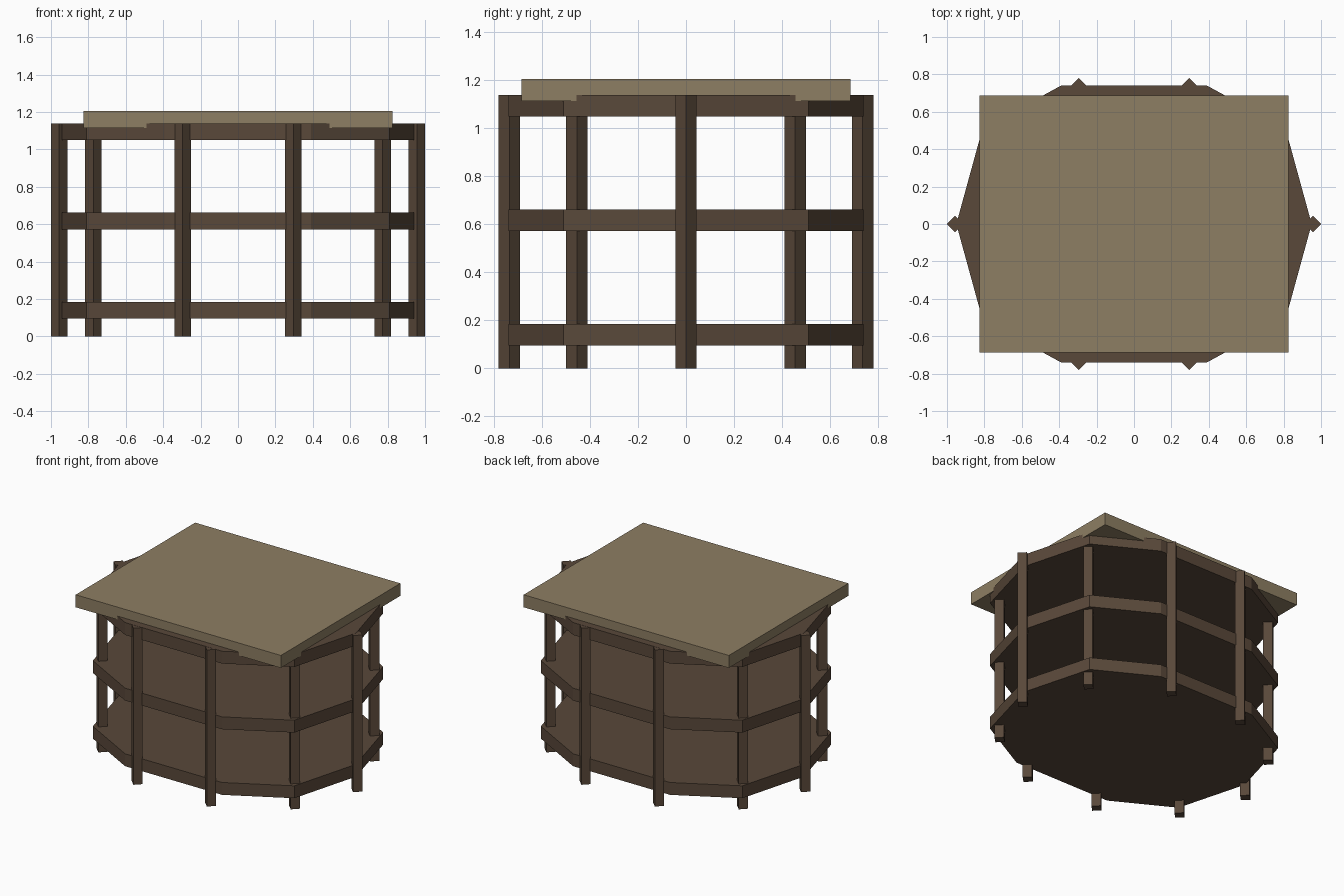
import bpy, bmesh
from math import cos, sin, pi

if "Cube" in bpy.data.objects:
    bpy.data.objects.remove(bpy.data.objects["Cube"])


def material(name, rgb):
    m = bpy.data.materials.new(name)
    m.diffuse_color = (*rgb, 1)
    m.use_nodes = True
    m.node_tree.nodes["Principled BSDF"].inputs["Base Color"].default_value = m.diffuse_color
    return m


wood = material("dark_wood", (0.10, 0.065, 0.042))
plank = material("pale_wood", (0.27, 0.21, 0.125))


def prism(name, outline, z0, z1, mat):
    """Extrude a flat outline from z0 up to z1."""
    bm = bmesh.new()
    base = bm.faces.new([bm.verts.new((x, y, z0)) for x, y in outline])
    top = bmesh.ops.extrude_face_region(bm, geom=[base])["geom"]
    bmesh.ops.translate(bm, vec=(0, 0, z1 - z0),
                        verts=[v for v in top if isinstance(v, bmesh.types.BMVert)])
    bmesh.ops.recalc_face_normals(bm, faces=bm.faces)
    mesh = bpy.data.meshes.new(name)
    bm.to_mesh(mesh)
    bm.free()
    mesh.materials.append(mat)
    obj = bpy.data.objects.new(name, mesh)
    bpy.context.collection.objects.link(obj)
    return obj


# three ten-sided shelves, outline mirrored front to back
half = [(0.81, 0.51), (0.39, 0.74), (-0.39, 0.74), (-0.81, 0.51)]
outline = [(0.95, 0)] + half + [(-0.95, 0)] + [(x, -y) for x, y in reversed(half)]
for i, z in enumerate((0.095, 0.572, 1.049)):
    prism(f"shelf_{i + 1}", outline, z, z + 0.09, wood)

# ten diamond-section posts around an ellipse
r = 0.044
for i in range(10):
    a = i * pi / 5
    x, y = 0.956 * cos(a), 0.774 * sin(a)
    prism(f"post_{i + 1}", [(x + r, y), (x, y + r), (x - r, y), (x, y - r)],
          0, 1.138, wood)

# rectangular top board
w, d = 0.825, 0.686
prism("top_board", [(w, d), (-w, d), (-w, -d), (w, -d)], 1.113, 1.204, plank)
